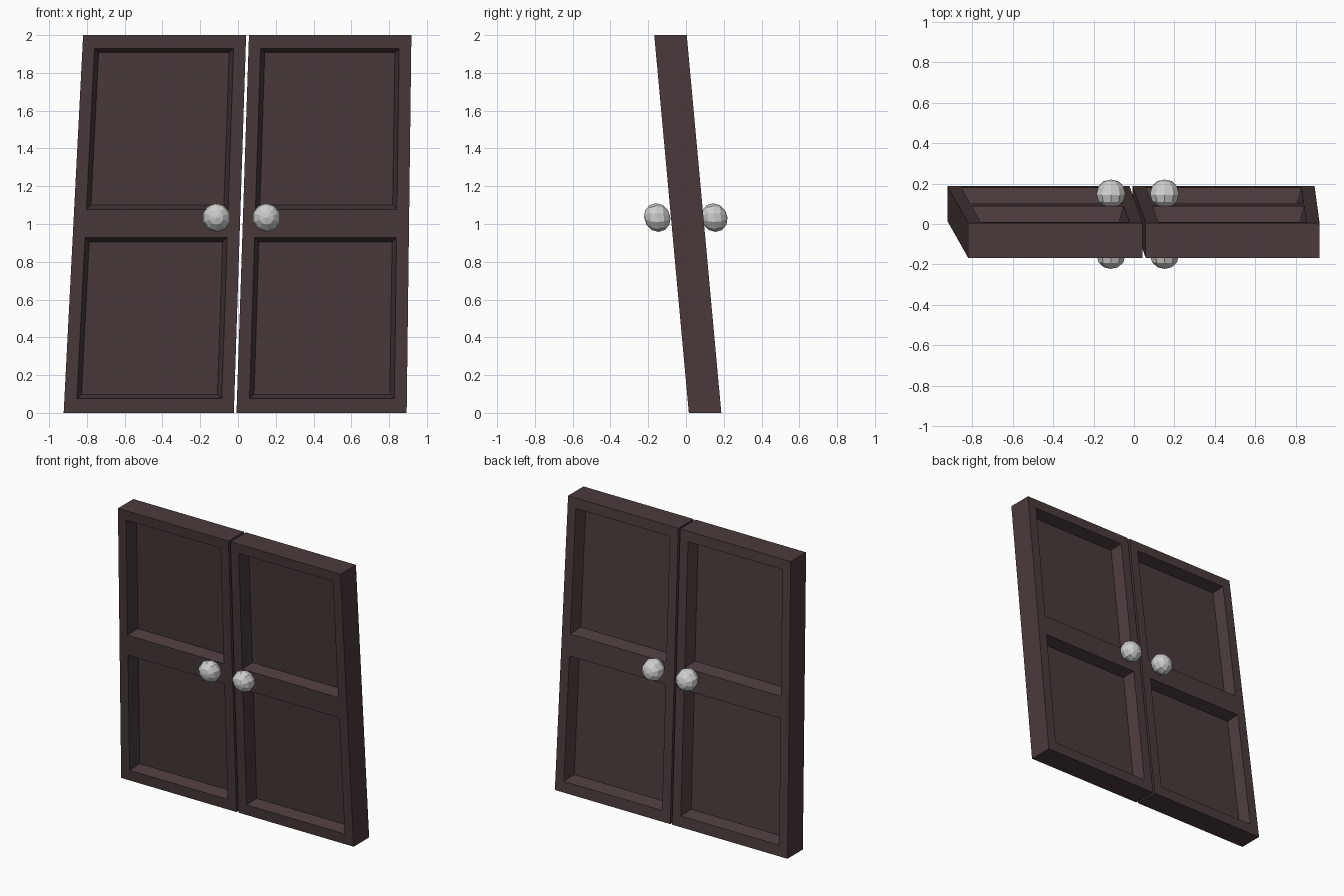
import bpy, bmesh
from mathutils import Matrix, Vector

if "Cube" in bpy.data.objects:
    bpy.data.objects.remove(bpy.data.objects["Cube"])

def material(name, rgb):
    m = bpy.data.materials.new(name)
    m.diffuse_color = (*rgb, 1)
    m.use_nodes = True
    m.node_tree.nodes["Principled BSDF"].inputs["Base Color"].default_value = m.diffuse_color
    return m

WOOD = material("dark brown wood", (0.070, 0.043, 0.043))
METAL = material("light grey metal", (0.62, 0.62, 0.61))

W, T, H = 0.88, 0.172, 2.0          # straight door before leaning
U_CUTS = (0.065, W - 0.065)         # stile edges
Z_CUTS = (0.075, 0.928, 1.077, 1.93)  # rail edges

def add_object(name, bm, mat):
    bmesh.ops.recalc_face_normals(bm, faces=bm.faces)
    me = bpy.data.meshes.new(name)
    bm.to_mesh(me)
    bm.free()
    me.materials.append(mat)
    ob = bpy.data.objects.new(name, me)
    bpy.context.collection.objects.link(ob)
    return ob

def lean(z):
    return 0.101 - 0.0915 * z       # y of the door's middle plane at height z

def door(name, bottom, top):
    """Panelled slab; bottom / top give the (left, right) x at z = 0 and z = 2."""
    bm = bmesh.new()
    bmesh.ops.create_cube(bm, size=1, matrix=Matrix.Translation((W / 2, 0, H / 2))
                          @ Matrix.Diagonal((W, T, H, 1)))
    cuts = [((u, 0, 0), (1, 0, 0)) for u in U_CUTS] + [((0, 0, z), (0, 0, 1)) for z in Z_CUTS]
    for co, no in cuts:
        bmesh.ops.bisect_plane(bm, geom=bm.verts[:] + bm.edges[:] + bm.faces[:],
                               plane_co=co, plane_no=no)
    bm.normal_update()
    # recessed panels, front and back
    panels = []
    for f in bm.faces:
        c = f.calc_center_median()
        in_z = Z_CUTS[0] < c.z < Z_CUTS[1] or Z_CUTS[2] < c.z < Z_CUTS[3]
        if abs(f.normal.y) > 0.9 and U_CUTS[0] < c.x < U_CUTS[1] and in_z:
            panels.append(f)
    bmesh.ops.inset_individual(bm, faces=panels, thickness=0.033, depth=-0.08)
    # crooked lean and taper
    for v in bm.verts:
        u, t = v.co.x / W, v.co.z / H
        left = bottom[0] + (top[0] - bottom[0]) * t
        right = bottom[1] + (top[1] - bottom[1]) * t
        v.co = Vector((left + (right - left) * u, v.co.y + lean(v.co.z), v.co.z))
    return add_object(name, bm, WOOD)

door("left_door", (-0.923, -0.022), (-0.82, 0.043))
door("right_door", (-0.008, 0.893), (0.058, 0.918))

# low-poly knobs on both faces, pole pointing outward
for side, x in (("left", -0.114), ("right", 0.151)):
    for face, y in (("front", -0.152), ("back", 0.15)):
        bm = bmesh.new()
        bmesh.ops.create_uvsphere(bm, u_segments=10, v_segments=6, radius=1,
                                  matrix=Matrix.Rotation(1.5707963, 4, 'X'))
        for v in bm.verts:
            dz = v.co.z * 0.076
            v.co = Vector((x + v.co.x * 0.075, y + v.co.y * 0.07 - 0.0915 * dz, 1.034 + dz))
        add_object(f"{side}_{face}_knob", bm, METAL)
